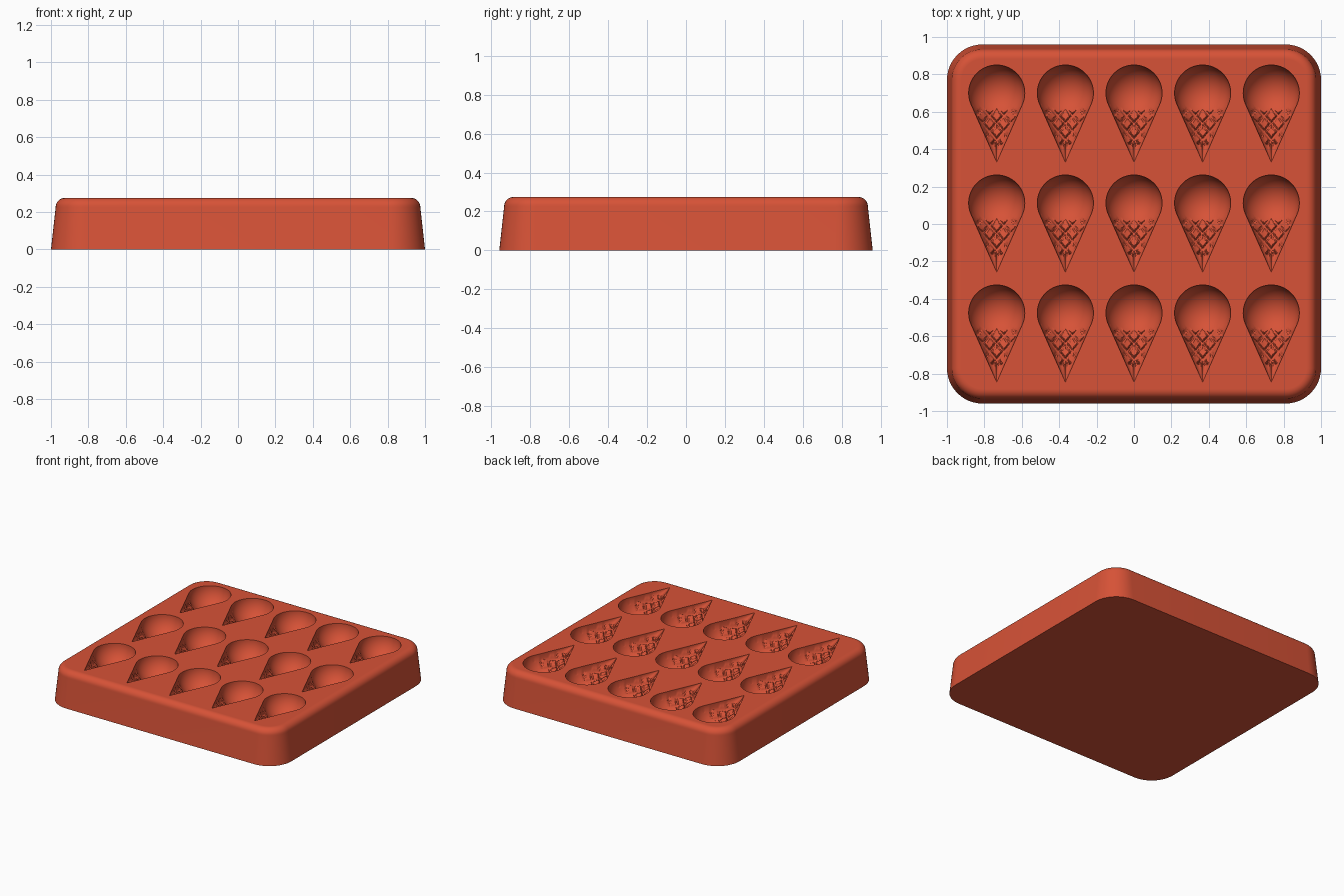
import bpy, bmesh, math

if "Cube" in bpy.data.objects:
    bpy.data.objects.remove(bpy.data.objects["Cube"], do_unlink=True)

HEIGHT = 0.275
FILLET = 0.05
RADIUS = 0.15          # scoop radius
TIP = -0.37            # cone tip, measured from the scoop centre
HALF_ANGLE = math.asin(RADIUS / -TIP)
LATTICE_STEP = 0.085
LATTICE_ANGLE = math.radians(48)
RINGS = 44


def add_band(bm, outer, inner):
    """Quads between two closed rings of vertices."""
    n = len(outer)
    for i in range(n):
        j = (i + 1) % n
        bm.faces.new((outer[i], outer[j], inner[j], inner[i]))


def rounded_ring(bm, inset, z, steps=12):
    """Rounded rectangle of vertices at one height."""
    r = 0.19 - inset
    ring = []
    for k, (sx, sy) in enumerate(((1, 1), (-1, 1), (-1, -1), (1, -1))):
        for i in range(steps + 1):
            a = math.pi / 2 * (k + i / steps)
            ring.append(bm.verts.new((sx * 0.81 + r * math.cos(a),
                                      sy * 0.77 + r * math.sin(a), z)))
    return ring


def add_tray_shell(bm):
    """Bottom, drafted walls and rounded top edge, open on top."""
    levels = [(0, 0)]
    for i in range(9):
        a = math.pi / 2 * i / 8
        levels.append((0.025 + FILLET * (1 - math.cos(a)),
                       HEIGHT - FILLET + FILLET * math.sin(a)))
    levels.append((0.078, HEIGHT))
    rings = [rounded_ring(bm, *level) for level in levels]
    for low, high in zip(rings, rings[1:]):
        add_band(bm, low, high)
    bm.faces.new(rings[0])


def teardrop_outline(arc_steps=60, side_steps=36):
    """Scoop arc joined to the tip by two tangent lines."""
    points = []
    for i in range(arc_steps + 1):
        a = -HALF_ANGLE + (math.pi + 2 * HALF_ANGLE) * i / arc_steps
        points.append((RADIUS * math.cos(a), RADIUS * math.sin(a)))
    (rx, ry), (lx, ly) = points[0], points[-1]
    for i in range(1, side_steps + 1):
        t = i / side_steps
        points.append((lx * (1 - t), ly + (TIP - ly) * t))
    for i in range(1, side_steps):
        t = i / side_steps
        points.append((rx * t, TIP + (ry - TIP) * t))
    return points


def groove(x, y):
    """Strength of the wafer grooves, from 0 to 1."""
    if y < -0.27:
        distance = abs(x) + 0.004
    else:
        distance = 1
        for side in (1, -1):
            v = y - side * math.tan(LATTICE_ANGLE) * x
            offset = (v - 0.005 + LATTICE_STEP / 2) % LATTICE_STEP - LATTICE_STEP / 2
            distance = min(distance, abs(offset) * math.cos(LATTICE_ANGLE))
    return min(1, max(0, (0.0115 - distance) / 0.006))


def pocket_depth(x, y):
    """The deeper of the round scoop and the flattened cone."""
    scoop = math.sqrt(max(0, RADIUS ** 2 - x * x - y * y))
    cone = 0
    if y < -RADIUS * math.sin(HALF_ANGLE):
        width = (y - TIP) * math.tan(HALF_ANGLE)
        cone = 0.87 * math.sqrt(max(0, width * width - x * x))
        cone += 0.013 * groove(x, y) * min(1, cone / 0.03)
    return max(scoop, cone)


def add_pocket(bm, cx, cy, outline):
    """Sunken pocket made of rings shrinking towards its middle."""
    mid = -0.08

    def vert(x, y, depth):
        return bm.verts.new((cx + x, cy + y, HEIGHT - depth))

    previous = [vert(x, y, 0) for x, y in outline]
    for k in range(RINGS - 1, 0, -1):
        scale = 1 - (1 - k / RINGS) ** 1.6
        ring = []
        for px, py in outline:
            x, y = px * scale, mid + (py - mid) * scale
            ring.append(vert(x, y, pocket_depth(x, y)))
        add_band(bm, previous, ring)
        previous = ring
    center = vert(0, mid, pocket_depth(0, mid))
    for i in range(len(previous)):
        bm.faces.new((previous[i - 1], previous[i], center))


# Tray with three rows of five pockets
bm = bmesh.new()
add_tray_shell(bm)
outline = teardrop_outline()
for row in range(3):
    for col in range(5):
        add_pocket(bm, (col - 2) * 0.367, 0.7 - row * 0.588, outline)

# Flat top between the tray edge and the pocket rims
open_edges = [e for e in bm.edges if e.is_boundary]
bmesh.ops.triangle_fill(bm, use_beauty=True, edges=open_edges, normal=(0, 0, 1))
bmesh.ops.recalc_face_normals(bm, faces=bm.faces)
mesh = bpy.data.meshes.new("mould_tray")
bm.to_mesh(mesh)
bm.free()
tray = bpy.data.objects.new("mould_tray", mesh)
bpy.context.collection.objects.link(tray)

# Single silicone colour
red = bpy.data.materials.new("tomato_red")
red.use_nodes = True
color = (0.68, 0.085, 0.038, 1)
red.diffuse_color = color
red.node_tree.nodes["Principled BSDF"].inputs["Base Color"].default_value = color
mesh.materials.append(red)

bpy.ops.object.select_all(action="DESELECT")
tray.select_set(True)
bpy.context.view_layer.objects.active = tray
bpy.ops.object.shade_smooth_by_angle(angle=math.radians(30))
